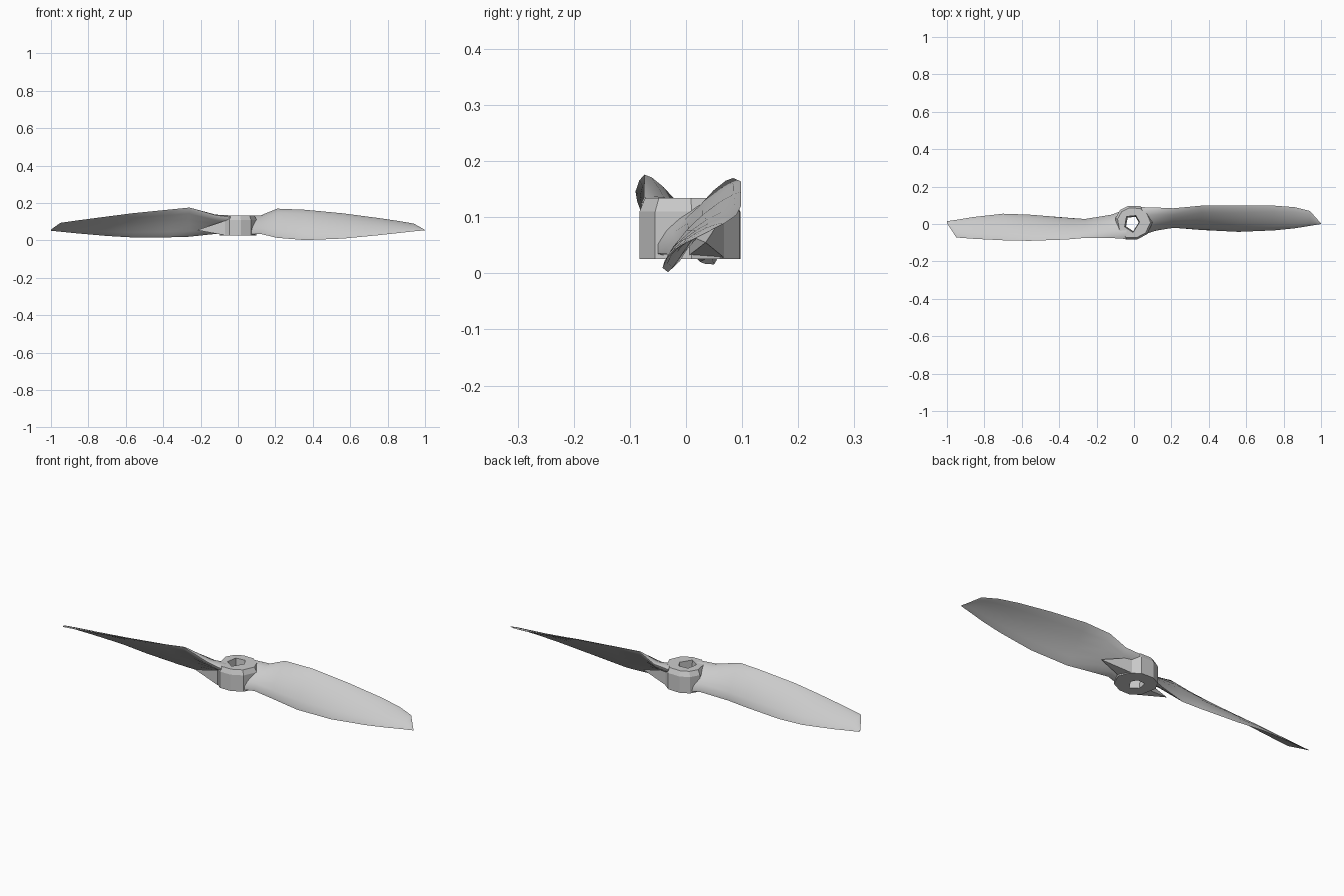
import bpy
import bmesh
import math
from mathutils import Vector

cube = bpy.data.objects.get("Cube")
if cube:
    bpy.data.objects.remove(cube, do_unlink=True)

grey = bpy.data.materials.new("light grey plastic")
colour = (0.6, 0.6, 0.6, 1)
grey.use_nodes = True
grey.diffuse_color = colour
for node in grey.node_tree.nodes:
    if node.type == "BSDF_PRINCIPLED":
        node.inputs["Base Color"].default_value = colour


def finish(name, bm, smooth_angle=None):
    """Turn a bmesh into a named object with the shared material."""
    bmesh.ops.recalc_face_normals(bm, faces=bm.faces[:])
    mesh = bpy.data.meshes.new(name)
    bm.to_mesh(mesh)
    bm.free()
    mesh.materials.append(grey)
    obj = bpy.data.objects.new(name, mesh)
    bpy.context.collection.objects.link(obj)
    if smooth_angle:
        bpy.ops.object.select_all(action="DESELECT")
        obj.select_set(True)
        bpy.context.view_layer.objects.active = obj
        bpy.ops.object.shade_smooth_by_angle(angle=math.radians(smooth_angle))
    return obj


def add_loop(bm, points):
    return [bm.verts.new(p) for p in points]


def bridge(bm, first, second):
    """Join two closed loops of equal length with quads."""
    count = len(first)
    for i in range(count):
        j = (i + 1) % count
        bm.faces.new((first[i], first[j], second[j], second[i]))


def section(x, high_y, high_z, low_y, low_z, thickness, side):
    """Closed aerofoil loop between the low and the high edge."""
    low, high = Vector((x, low_y, low_z)), Vector((x, high_y, high_z))
    chord = high - low
    normal = Vector((0, -chord.z, chord.y)).normalized() * side
    camber = 0.06 * chord.length
    steps = (0.06, 0.2, 0.4, 0.6, 0.8, 0.94)

    def point(t, face):
        bulge = 4 * t * (1 - t)
        offset = camber * bulge + face * thickness / 2 * math.sqrt(bulge)
        return low + chord * t + normal * offset

    upper = [point(t, 1) for t in steps]
    lower = [point(t, -1) for t in reversed(steps)]
    return [low] + upper + [high] + lower


def make_blade(name, side, stations):
    """Loft a twisted blade through its stations, root to tip."""
    bm = bmesh.new()
    loops = [add_loop(bm, section(*station, side)) for station in stations]
    for first, second in zip(loops, loops[1:]):
        bridge(bm, first, second)
    bm.faces.new(loops[0])
    bm.faces.new(loops[-1])
    return finish(name, bm, 35)


# Blades: x, high edge y and z, low edge y and z, thickness
make_blade("left_blade", 1, [
    (0.04, 0.09, 0.125, -0.06, 0.035, 0.06),
    (0.12, 0.088, 0.13, -0.035, 0.035, 0.04),
    (0.21, 0.084, 0.17, -0.02, 0.014, 0.024),
    (0.36, 0.098, 0.164, -0.032, 0.002, 0.018),
    (0.56, 0.098, 0.145, -0.042, 0.01, 0.015),
    (0.75, 0.098, 0.12, -0.034, 0.028, 0.012),
    (0.86, 0.09, 0.104, -0.023, 0.04, 0.009),
    (0.94, 0.07, 0.09, -0.01, 0.049, 0.006),
    (1, 0.003, 0.056, 0, 0.054, 0.002),
])
make_blade("right_blade", -1, [
    (-0.04, -0.08, 0.125, 0.08, 0.035, 0.06),
    (-0.12, -0.075, 0.135, 0.05, 0.035, 0.04),
    (-0.26, -0.074, 0.176, 0.026, 0.02, 0.024),
    (-0.36, -0.083, 0.166, 0.034, 0.017, 0.018),
    (-0.56, -0.09, 0.146, 0.05, 0.016, 0.015),
    (-0.7, -0.087, 0.128, 0.055, 0.024, 0.012),
    (-0.86, -0.079, 0.107, 0.037, 0.038, 0.009),
    (-0.95, -0.072, 0.094, 0.022, 0.047, 0.006),
    (-1, 0.005, 0.058, 0.015, 0.052, 0.002),
])

# Hub: faceted block with a five-sided shaft hole
outline = [(0.1, 0.01), (0.08, 0.06), (0.035, 0.095), (-0.03, 0.097),
           (-0.075, 0.075), (-0.1, 0.03), (-0.085, -0.05), (-0.045, -0.083),
           (0.015, -0.083), (0.07, -0.055)]
corners = [Vector((0.03, 0.01)), Vector((0.01, 0.045)), Vector((-0.04, 0.04)),
           Vector((-0.05, -0.015)), Vector((-0.005, -0.045))]
hole = []
for i, corner in enumerate(corners):
    hole += [corner, (corner + corners[(i + 1) % len(corners)]) / 2]


def ring(points, z, scale=1):
    return [(x * scale, y * scale, z) for x, y in points]


bm = bmesh.new()
rings = [add_loop(bm, ring(outline, 0.026)), add_loop(bm, ring(outline, 0.11)),
         add_loop(bm, ring(outline, 0.134, 0.88)),
         add_loop(bm, ring(hole, 0.134)), add_loop(bm, ring(hole, 0.026, 0.85))]
for i, loop in enumerate(rings):
    bridge(bm, loop, rings[(i + 1) % len(rings)])

# Keep the shaft hole clear through the blade roots
hub = finish("hub", bm)
bm = bmesh.new()
bottom, top = add_loop(bm, ring(hole, -0.1, 0.99)), add_loop(bm, ring(hole, 0.3, 0.99))
bridge(bm, bottom, top)
bm.faces.new(bottom)
bm.faces.new(top)
cutter = finish("shaft_cutter", bm)
for name in ("left_blade", "right_blade"):
    cut = bpy.data.objects[name].modifiers.new("shaft_hole", "BOOLEAN")
    cut.operation = "DIFFERENCE"
    cut.solver = "EXACT"
    cut.object = cutter
cutter.hide_render = True
cutter.hide_set(True)

# Gussets: tapered wedges bracing each blade root from below
for name, side in (("left_gusset", 1), ("right_gusset", -1)):
    bm = bmesh.new()
    base = add_loop(bm, [(0.07 * side, y * side, z) for y, z in
                         ((0.068, 0.028), (0.068, 0.105), (0, 0.07), (0, 0.028))])
    tip = bm.verts.new((0.22 * side, 0.035 * side, 0.055))
    bm.faces.new(base)
    for i, vert in enumerate(base):
        bm.faces.new((vert, base[(i + 1) % len(base)], tip))
    finish(name, bm)
